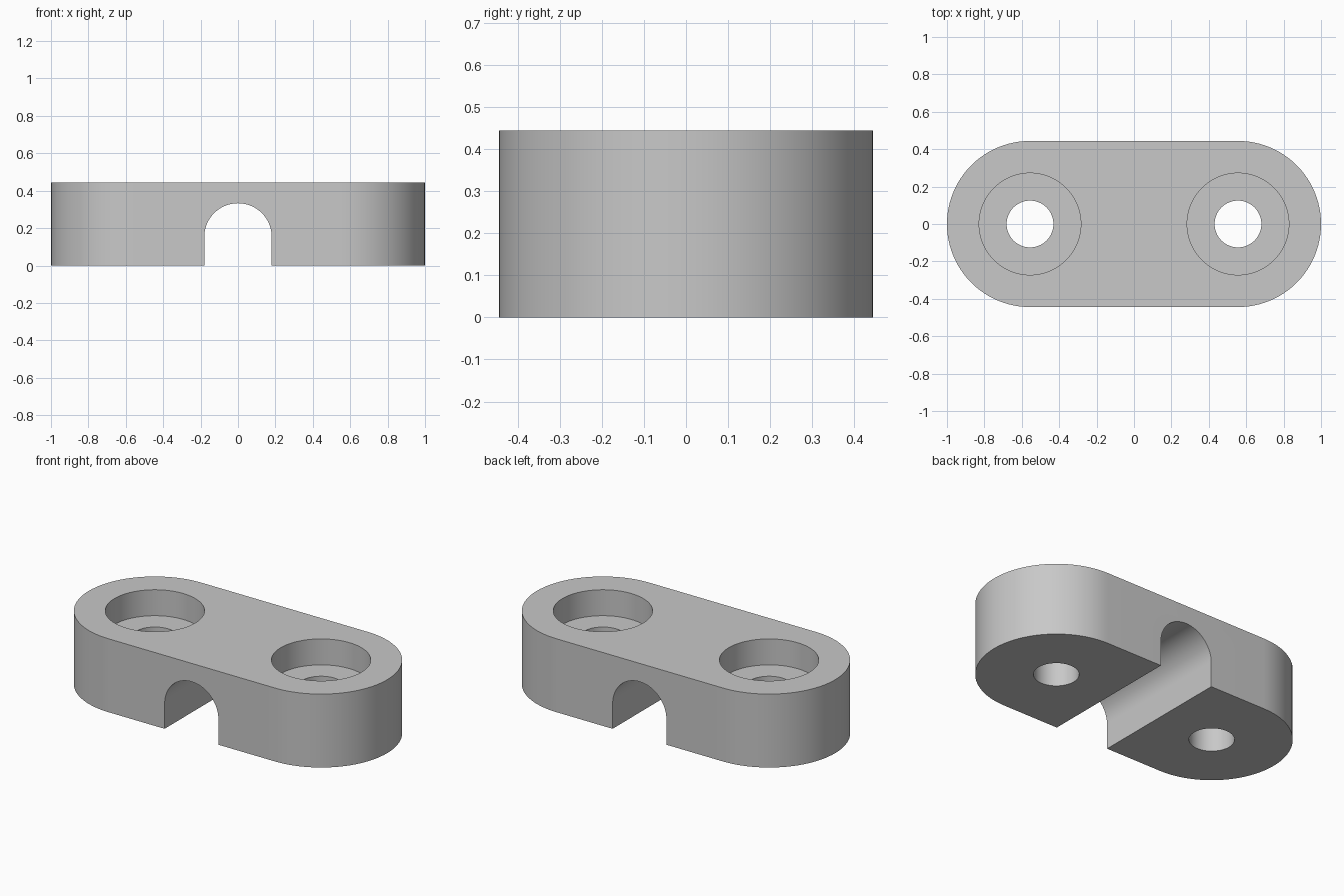
import bpy
import bmesh
from math import sin, cos, pi, radians
from mathutils import Vector

default = bpy.data.objects.get("Cube")
if default:
    bpy.data.objects.remove(default, do_unlink=True)

HEIGHT = 0.444      # block height
END_R = 0.444       # radius of the rounded ends
HOLE_X = 0.556      # distance of the hole centres from the middle
HOLE_R = 0.125
BORE_R = 0.272
BORE_FLOOR = 0.287
SLOT_R = 0.18
SLOT_TOP = 0.333
SEGS = 48

grey = bpy.data.materials.new("plain grey")
grey.use_nodes = True
colour = (0.58, 0.58, 0.58, 1)
grey.diffuse_color = colour
grey.node_tree.nodes["Principled BSDF"].inputs["Base Color"].default_value = colour


def arc(cx, cy, r, start, end, n=SEGS):
    """Points along a circular arc, angles in radians."""
    steps = [start + (end - start) * i / n for i in range(n + 1)]
    return [(cx + r * cos(a), cy + r * sin(a)) for a in steps]


def prism(name, outline, place, offset):
    """Extrude a closed 2D outline, placed in space by a function."""
    bm = bmesh.new()
    face = bm.faces.new([bm.verts.new(place(u, v)) for u, v in outline])
    moved = bmesh.ops.extrude_face_region(bm, geom=[face])["geom"]
    verts = [g for g in moved if isinstance(g, bmesh.types.BMVert)]
    bmesh.ops.translate(bm, verts=verts, vec=Vector(offset))
    bmesh.ops.recalc_face_normals(bm, faces=bm.faces)
    mesh = bpy.data.meshes.new(name)
    bm.to_mesh(mesh)
    bm.free()
    mesh.materials.append(grey)
    obj = bpy.data.objects.new(name, mesh)
    bpy.context.collection.objects.link(obj)
    return obj


def upright(name, outline, z0, z1):
    return prism(name, outline, lambda u, v: (u, v, z0), (0, 0, z1 - z0))


# Block with rounded ends
block = upright("clamp_block",
                arc(HOLE_X, 0, END_R, -pi / 2, pi / 2)
                + arc(-HOLE_X, 0, END_R, pi / 2, 3 * pi / 2),
                0, HEIGHT)

# Arched channel running front to back
spring = SLOT_TOP - SLOT_R
channel = [(-SLOT_R, -0.1), (SLOT_R, -0.1)] + arc(0, spring, SLOT_R, 0, pi)
cutters = [prism("channel_cutter", channel, lambda u, v: (u, -1, v), (0, 2, 0))]

# Counterbored screw holes
for side, label in ((1, "left"), (-1, "right")):
    for part, r, z0 in (("hole", HOLE_R, -0.1), ("bore", BORE_R, BORE_FLOOR)):
        ring = arc(side * HOLE_X, 0, r, 0, 2 * pi, 2 * SEGS)[:-1]
        cutters.append(upright(f"{label}_{part}_cutter", ring, z0, HEIGHT + 0.1))

# Cut everything out of the block
bpy.ops.object.select_all(action="DESELECT")
block.select_set(True)
bpy.context.view_layer.objects.active = block
for cutter in cutters:
    cutter.hide_render = True
    mod = block.modifiers.new("cut", "BOOLEAN")
    mod.operation = "DIFFERENCE"
    mod.solver = "EXACT"
    mod.object = cutter
    bpy.ops.object.modifier_apply(modifier=mod.name)
    bpy.data.objects.remove(cutter, do_unlink=True)

bpy.ops.object.shade_smooth_by_angle(angle=radians(30))
